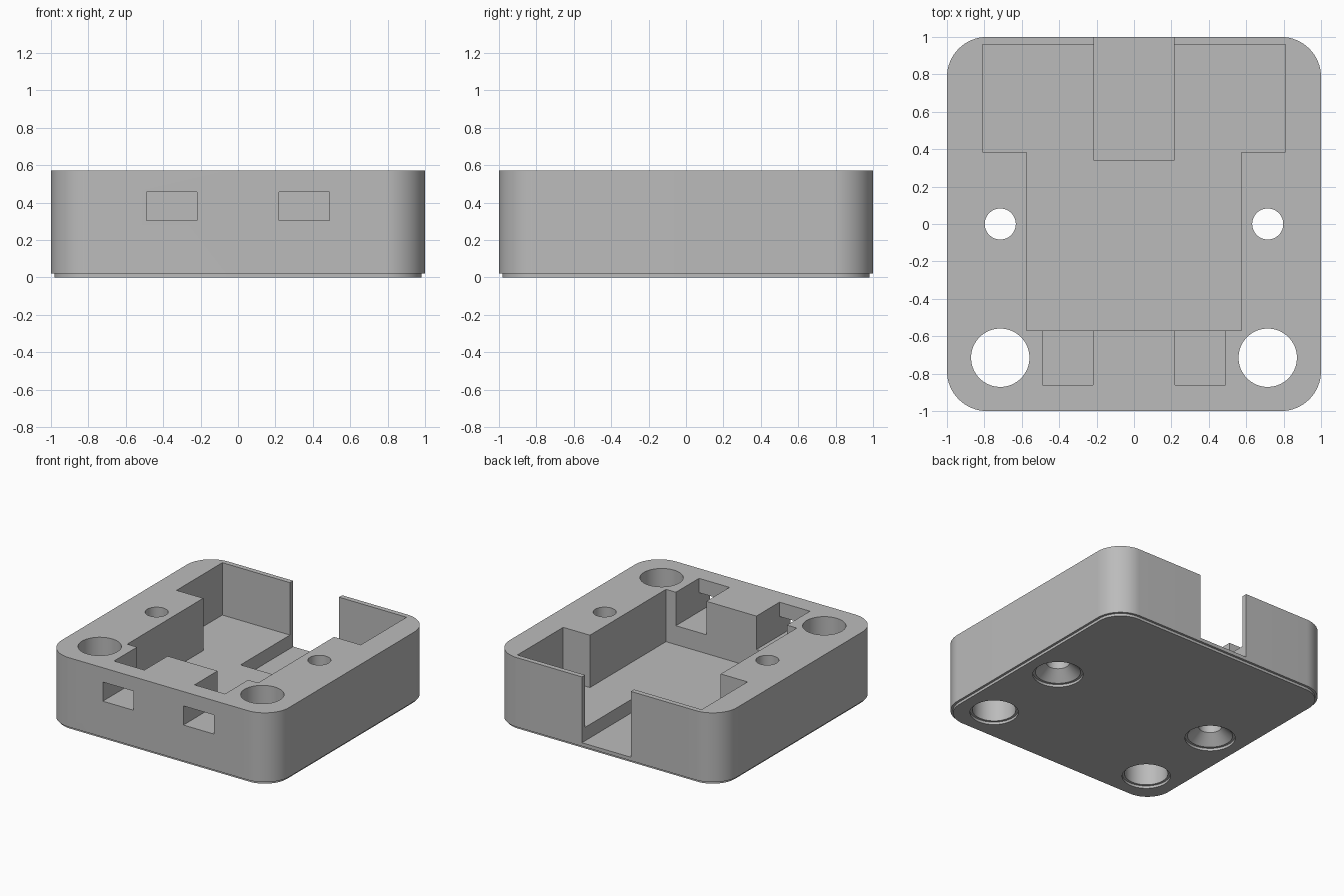
import bpy, bmesh, math

cube = bpy.data.objects.get("Cube")
if cube:
    bpy.data.objects.remove(cube, do_unlink=True)

HEIGHT, LIP, INSET = 0.571, 0.02, 0.018
FLOOR = 0.155

grey = bpy.data.materials.new("plain_grey")
grey.use_nodes = True
colour = (0.5, 0.5, 0.5, 1)
grey.diffuse_color = colour
grey.node_tree.nodes["Principled BSDF"].inputs["Base Color"].default_value = colour


def loft(name, rings):
    """Closed solid through a stack of matching rings of points."""
    bm = bmesh.new()
    loops = [[bm.verts.new(p) for p in ring] for ring in rings]
    n = len(loops[0])
    for low, high in zip(loops, loops[1:]):
        for i in range(n):
            j = (i + 1) % n
            bm.faces.new((low[i], low[j], high[j], high[i]))
    bm.faces.new(loops[0][::-1])
    bm.faces.new(loops[-1])
    bmesh.ops.recalc_face_normals(bm, faces=bm.faces)
    mesh = bpy.data.meshes.new(name)
    bm.to_mesh(mesh)
    bm.free()
    mesh.materials.append(grey)
    obj = bpy.data.objects.new(name, mesh)
    bpy.context.collection.objects.link(obj)
    return obj


def rounded_square(inset, z, radius=0.214, steps=16):
    c = 1 - radius
    r = radius - inset
    points = []
    for k, (sx, sy) in enumerate(((1, 1), (-1, 1), (-1, -1), (1, -1))):
        for i in range(steps + 1):
            a = math.pi / 2 * (k + i / steps)
            points.append((sx * c + r * math.cos(a), sy * c + r * math.sin(a), z))
    return points


def box(name, x0, x1, y0, y1, z0, z1):
    return loft(name, [[(x0, y0, z), (x1, y0, z), (x1, y1, z), (x0, y1, z)]
                       for z in (z0, z1)])


def turned(name, x, y, profile, sides=64):
    angles = [math.tau * i / sides for i in range(sides)]
    return loft(name, [[(x + r * math.cos(a), y + r * math.sin(a), z) for a in angles]
                       for r, z in profile])


# Case body with a slightly smaller foot
body = loft("case_body", [rounded_square(INSET, 0), rounded_square(INSET, LIP),
                          rounded_square(0, LIP), rounded_square(0, HEIGHT)])

# Main cavity, wide rear bay and rear cable slot
cutters = [
    box("cavity_cutter", -0.575, 0.575, -0.57, 0.7, FLOOR, 1),
    box("rear_bay_cutter", -0.81, 0.81, 0.385, 0.96, FLOOR, 1),
    box("rear_slot_cutter", -0.215, 0.215, 0.34, 1.2, 0.048, 1),
]

for side in (-1, 1):
    # Front pockets and their windows
    x0, x1 = sorted((side * 0.22, side * 0.488))
    cutters.append(box("pocket_cutter", x0, x1, -0.86, -0.5, 0.305, 1))
    cutters.append(box("window_cutter", x0, x1, -1.2, -0.7, 0.305, 0.457))
    # Large through holes with a shallow relief underneath
    cutters.append(turned("large_hole_cutter", side * 0.715, -0.715, [
        (0.174, -0.1), (0.174, LIP), (0.156, LIP), (0.156, 1)]))
    # Screw holes, countersunk from below
    cutters.append(turned("screw_hole_cutter", side * 0.715, 0, [
        (0.181, -0.1), (0.181, LIP), (0.163, LIP), (0.083, 0.095), (0.083, 1)]))

# Carve the body
bpy.ops.object.select_all(action="DESELECT")
bpy.context.view_layer.objects.active = body
body.select_set(True)
for cutter in cutters:
    cutter.hide_render = True
    mod = body.modifiers.new(cutter.name, "BOOLEAN")
    mod.operation = "DIFFERENCE"
    mod.solver = "EXACT"
    mod.object = cutter
    bpy.ops.object.modifier_apply(modifier=mod.name)
for cutter in cutters:
    bpy.data.objects.remove(cutter, do_unlink=True)

bpy.ops.object.shade_smooth_by_angle(angle=math.radians(30))
